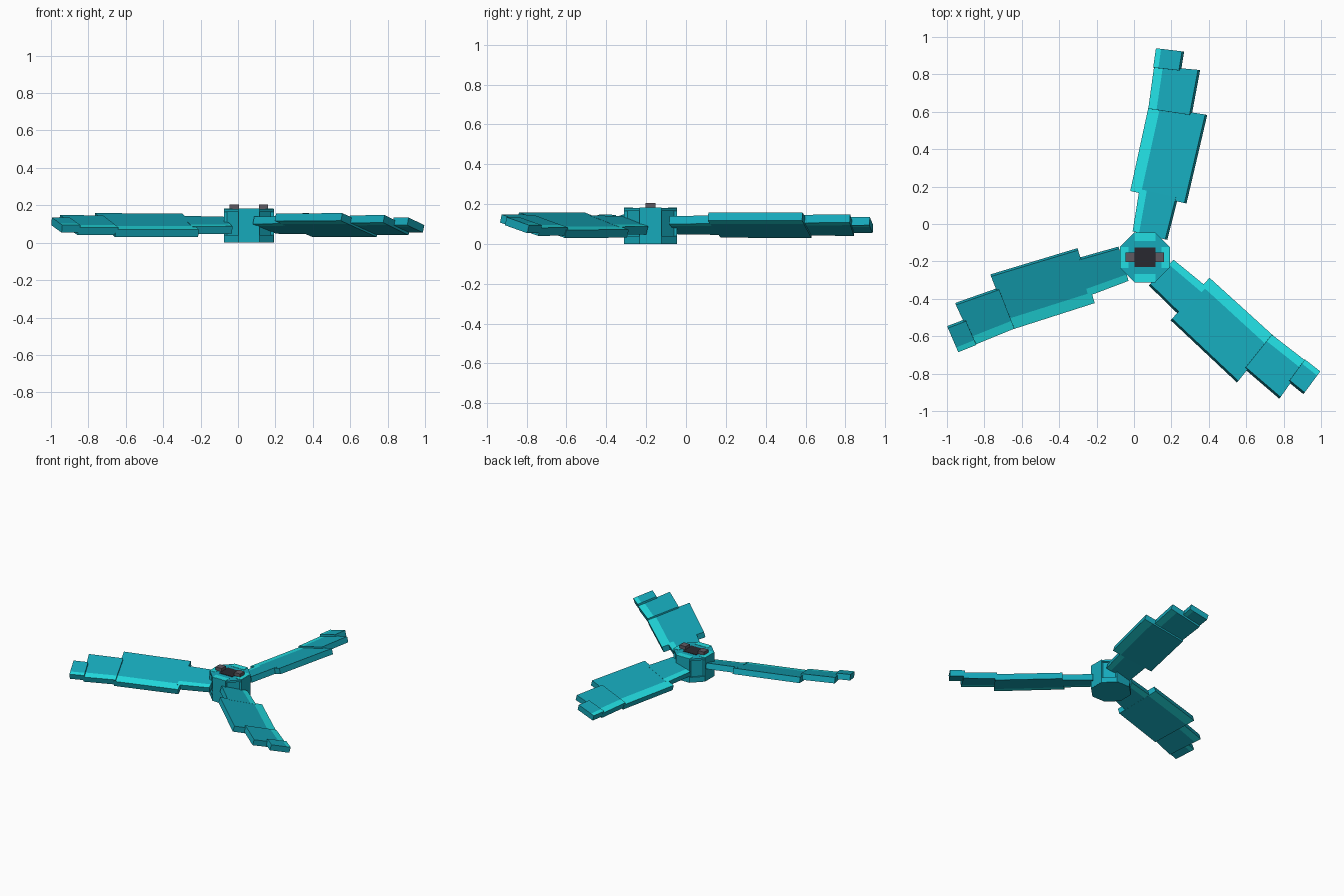
import bpy, math
from mathutils import Vector

if "Cube" in bpy.data.objects:
    bpy.data.objects.remove(bpy.data.objects["Cube"])

HUB = Vector((0.058, -0.178, 0.0))
TILT = math.radians(16)
THICK = 0.042
MID_Z = 0.094


def material(name, rgb):
    m = bpy.data.materials.new(name)
    m.diffuse_color = (*rgb, 1)
    m.use_nodes = True
    m.node_tree.nodes["Principled BSDF"].inputs["Base Color"].default_value = m.diffuse_color
    return m


TEAL = material("teal", (0.008, 0.40, 0.50))
CYAN = material("bright cyan", (0.016, 0.74, 0.77))
DARK = material("charcoal", (0.022, 0.022, 0.029))
GREY = material("warm grey", (0.114, 0.100, 0.120))


def mesh_object(name, verts, faces, mats):
    me = bpy.data.meshes.new(name)
    me.from_pydata(verts, [], faces)
    for m in mats:
        me.materials.append(m)
    ob = bpy.data.objects.new(name, me)
    bpy.context.collection.objects.link(ob)
    return ob


def box(name, lo, hi, mat):
    v = [(x, y, z) for z in (lo[2], hi[2])
         for x, y in ((lo[0], lo[1]), (hi[0], lo[1]), (hi[0], hi[1]), (lo[0], hi[1]))]
    f = [(3, 2, 1, 0), (4, 5, 6, 7)] + [(i, (i + 1) % 4, (i + 1) % 4 + 4, i + 4) for i in range(4)]
    ob = mesh_object(name, v, f, [mat])
    ob.location = HUB
    return ob


def prism(name, apothem, z0, z1):
    r = apothem / math.cos(math.pi / 8)
    ring = [(r * math.cos(math.pi / 8 + i * math.pi / 4),
             r * math.sin(math.pi / 8 + i * math.pi / 4)) for i in range(8)]
    v = [(x, y, z) for z in (z0, z1) for x, y in ring]
    f = [tuple(range(7, -1, -1)), tuple(range(8, 16))]
    f += [(i, (i + 1) % 8, (i + 1) % 8 + 8, i + 8) for i in range(8)]
    ob = mesh_object(name, v, f, [TEAL])
    ob.location = HUB


def blade_panel(name, angle, inner, outer):
    """Pitched slab; inner / outer = (u_trail, v_trail, u_lead, v_lead)."""
    u = Vector((math.cos(angle), math.sin(angle), 0))
    w = Vector((-u.y, u.x, 0))
    normal = w * math.sin(TILT) + Vector((0, 0, math.cos(TILT)))
    inset = 0.5 * THICK * math.sin(TILT)
    verts = []
    for u0, v0, u1, v1 in (inner, outer):
        v0, v1 = v0 + inset, v1 - inset
        half = (v1 - v0) / 2
        for t in (0, 0.2, 0.8, 1):       # trailing edge, two colour splits, leading edge
            p = u * (u0 + (u1 - u0) * t) + w * (v0 + (v1 - v0) * t)
            p.z = MID_Z + half * (1 - 2 * t) * math.tan(TILT)
            verts += [HUB + p + normal * (s * THICK / 2) for s in (1, -1)]
    # three top strips, three bottom strips, then the edges and ends
    faces = [(i, i + 8, i + 10, i + 2) for i in (0, 2, 4)]
    faces += [(i, i + 2, i + 10, i + 8) for i in (1, 3, 5)]
    faces += [(0, 1, 9, 8), (6, 14, 15, 7)]
    faces += [(0, 2, 4, 6, 7, 5, 3, 1), (8, 9, 11, 13, 15, 14, 12, 10)]
    ob = mesh_object(name, verts, faces, [TEAL, CYAN])
    for p in ob.data.polygons:           # bright strips: top leading, bottom trailing
        p.material_index = int(p.index in (2, 3))


# Three blades, each of four stepped panels
PANELS = {
    "root": ((0.117, -0.097, 0.121, 0.094), (0.35, -0.104, 0.35, 0.107)),
    "main": ((0.329, -0.155, 0.329, 0.153), (0.815, -0.161, 0.795, 0.155)),
    "outer": ((0.795, -0.080, 0.780, 0.154), (1.040, -0.072, 1.010, 0.173)),
    "tip": ((1.015, 0.027, 1.000, 0.176), (1.118, 0.033, 1.104, 0.184)),
}
for k in range(3):
    a = math.radians(77.5 - 120 * k)
    for part, (inner, outer) in PANELS.items():
        blade_panel(f"blade_{k + 1}_{part}", a, inner, outer)

# Octagonal hub: narrower waist between two rims
prism("hub_waist", 0.122, 0.03, 0.17)
prism("hub_bottom_rim", 0.133, 0.0, 0.04)
prism("hub_top_rim", 0.133, 0.165, 0.180)

# Full height side panels with bright top plates
for i, (dx, dy) in enumerate(((1, 0), (-1, 0), (0, 1), (0, -1))):
    def span(d, near, far):
        return (-0.056, 0.056) if d == 0 else tuple(sorted((d * near, d * far)))
    x, y = span(dx, 0.1, 0.1335), span(dy, 0.1, 0.1335)
    box(f"hub_side_panel_{i + 1}", (x[0], y[0], 0.001), (x[1], y[1], 0.180), TEAL)
    x, y = span(dx, 0.088, 0.133), span(dy, 0.088, 0.133)
    box(f"hub_top_plate_{i + 1}", (x[0], y[0], 0.179), (x[1], y[1], 0.182), CYAN)

# Dark centre plate and grey lugs either side
box("centre_plate", (-0.056, -0.053, 0.175), (0.056, 0.053, 0.183), DARK)
for side, name in ((-1, "left_lug"), (1, "right_lug")):
    xs = sorted((side * 0.053, side * 0.103))
    box(name, (xs[0], -0.026, 0.175), (xs[1], 0.026, 0.205), GREY)
